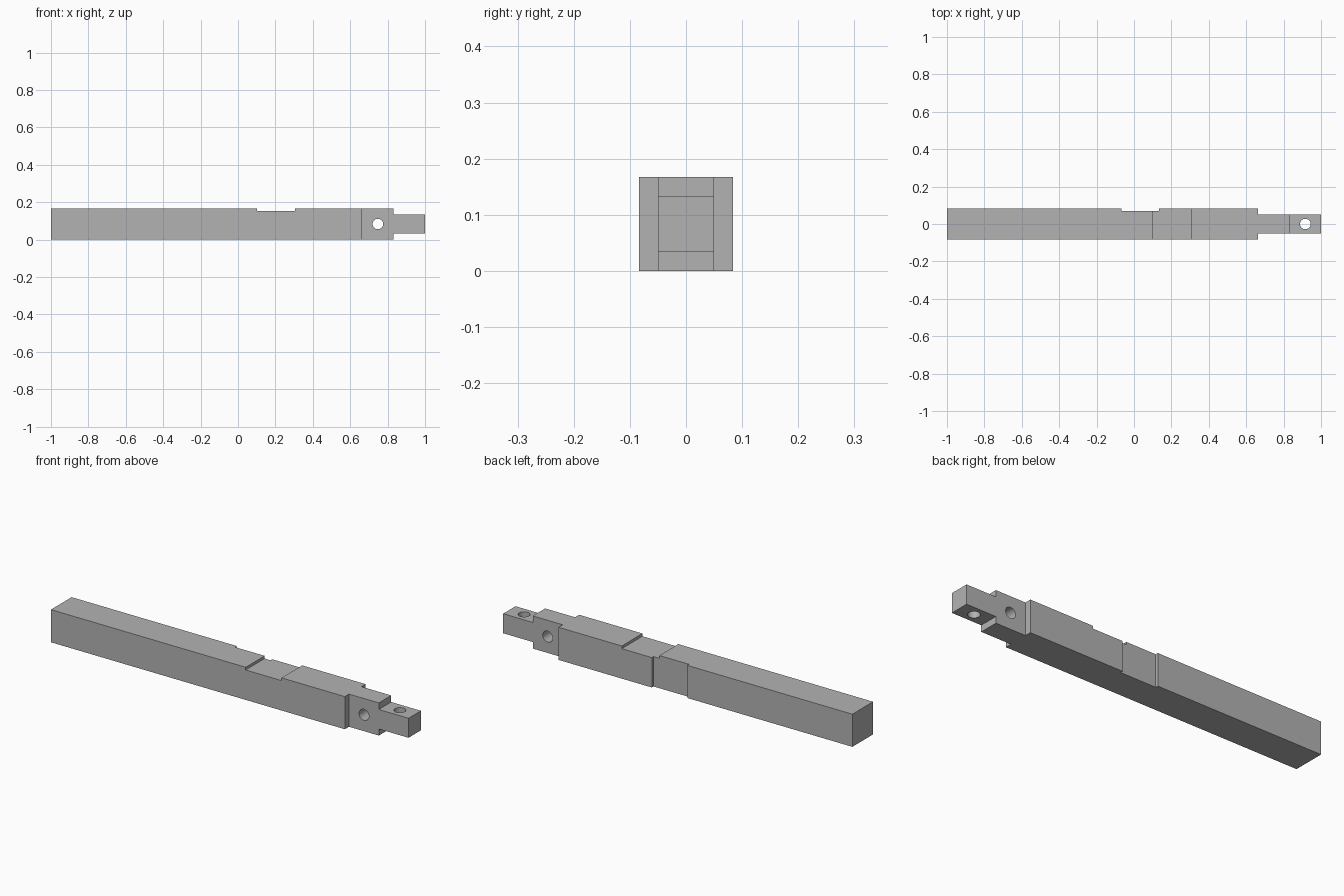
import bpy, bmesh, math
from mathutils import Matrix, Vector

if "Cube" in bpy.data.objects:
    bpy.data.objects.remove(bpy.data.objects["Cube"], do_unlink=True)

HALF = 0.0835           # half the beam thickness
TOP = 2 * HALF
MID = HALF              # height of the centre line
TENON = 0.05            # half the tenon thickness
NOTCH = 0.014           # notch depth
SHOULDER, STEP, END = 0.663, 0.832, 1.0
HOLE = 0.028

grey = bpy.data.materials.new("plain grey")
grey.use_nodes = True
colour = (0.45, 0.45, 0.45, 1)
grey.diffuse_color = colour
grey.node_tree.nodes["Principled BSDF"].inputs["Base Color"].default_value = colour


def add_object(name, bm):
    bmesh.ops.recalc_face_normals(bm, faces=bm.faces)
    mesh = bpy.data.meshes.new(name)
    bm.to_mesh(mesh)
    bm.free()
    mesh.materials.append(grey)
    obj = bpy.data.objects.new(name, mesh)
    bpy.context.collection.objects.link(obj)
    return obj


def extrude(name, outline, to_point, travel):
    bm = bmesh.new()
    face = bm.faces.new([bm.verts.new(to_point(a, b)) for a, b in outline])
    grown = bmesh.ops.extrude_face_region(bm, geom=[face])["geom"]
    verts = [g for g in grown if isinstance(g, bmesh.types.BMVert)]
    bmesh.ops.translate(bm, verts=verts, vec=Vector(travel))
    return add_object(name, bm)


def drill(name, location, rotation):
    bm = bmesh.new()
    bmesh.ops.create_cone(bm, cap_ends=True, segments=48, radius1=HOLE, radius2=HOLE,
                          depth=1, matrix=Matrix.Translation(location) @ rotation)
    return add_object(name, bm)


# Side outline: beam, shallow top notch and stepped end tenon
side = [(-1, 0), (STEP, 0), (STEP, MID - TENON), (END, MID - TENON),
        (END, MID + TENON), (STEP, MID + TENON), (STEP, TOP),
        (0.305, TOP), (0.305, TOP - NOTCH), (0.102, TOP - NOTCH), (0.102, TOP), (-1, TOP)]
beam = extrude("notched_beam", side, lambda x, z: (x, -0.3, z), (0, 0.6, 0))

# Plan outline: narrow tenon and shallow notch in the back
plan = [(-1.2, -HALF), (SHOULDER, -HALF), (SHOULDER, -TENON), (1.2, -TENON),
        (1.2, TENON), (SHOULDER, TENON), (SHOULDER, HALF),
        (0.135, HALF), (0.135, HALF - NOTCH), (-0.066, HALF - NOTCH),
        (-0.066, HALF), (-1.2, HALF)]
plan_cutter = extrude("plan_cutter", plan, lambda x, y: (x, y, -0.3), (0, 0, 0.9))

# Peg holes: one across the wide tenon, one down through the tip
across = drill("cross_hole_cutter", (0.748, 0, MID), Matrix.Rotation(math.pi / 2, 4, "X"))
down = drill("tip_hole_cutter", (0.916, 0, MID), Matrix.Identity(4))

bpy.ops.object.select_all(action="DESELECT")
beam.select_set(True)
bpy.context.view_layer.objects.active = beam
for cutter, operation in ((plan_cutter, "INTERSECT"), (across, "DIFFERENCE"), (down, "DIFFERENCE")):
    mod = beam.modifiers.new(cutter.name, "BOOLEAN")
    mod.object = cutter
    mod.operation = operation
    mod.solver = "EXACT"
    bpy.ops.object.modifier_apply(modifier=mod.name)
    bpy.data.objects.remove(cutter, do_unlink=True)

bpy.ops.object.shade_smooth_by_angle(angle=math.radians(30))
